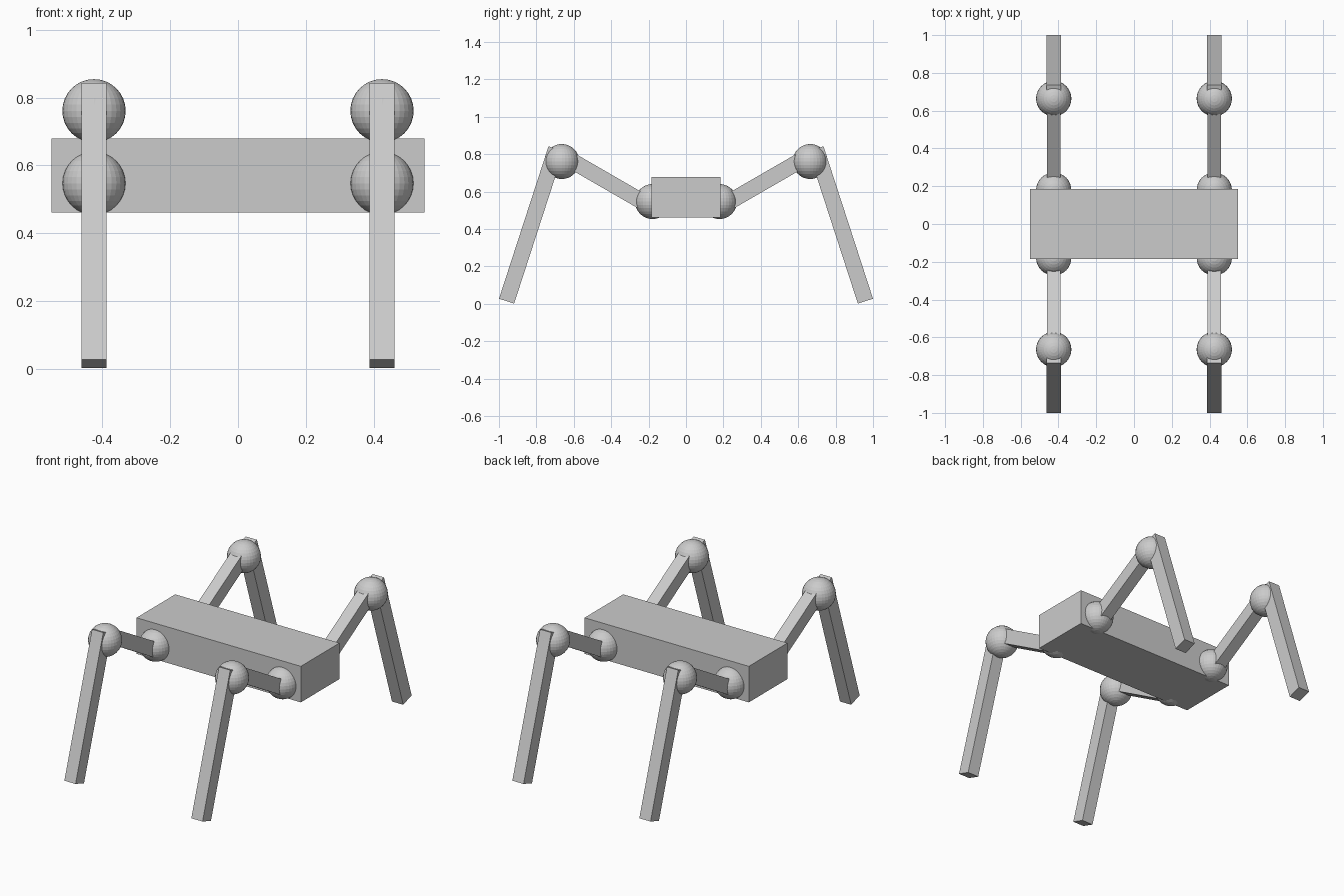
import bpy
from math import radians

if "Cube" in bpy.data.objects:
    bpy.data.objects.remove(bpy.data.objects["Cube"])


def box(name, loc, size, rot_x=0.0):
    bpy.ops.mesh.primitive_cube_add(size=1, location=loc, rotation=(rot_x, 0, 0))
    ob = bpy.context.object
    ob.name = name
    ob.scale = size
    bpy.ops.object.transform_apply(location=False, rotation=False, scale=True)
    return ob


def ball(name, loc, radius=0.0935):
    bpy.ops.mesh.primitive_uv_sphere_add(segments=32, ring_count=16,
                                         radius=radius, location=loc)
    bpy.context.object.name = name


# Main body block
box("body", (0, 0, 0.57), (1.10, 0.37, 0.218))

# Four legs: hip ball, rising upper leg, knee ball, splayed lower leg
for sx, side in ((-1, "left"), (1, "right")):
    for sy, end in ((-1, "front"), (1, "back")):
        x = sx * 0.425
        tag = f"{end}_{side}"
        ball(f"hip_joint_{tag}", (x, sy * 0.179, 0.547))
        box(f"upper_leg_{tag}", (x, sy * 0.421, 0.655),
            (0.073, 0.50, 0.085), sy * radians(30))
        ball(f"knee_joint_{tag}", (x, sy * 0.664, 0.761))
        box(f"lower_leg_{tag}", (x, sy * 0.827, 0.422),
            (0.075, 0.085, 0.857), sy * radians(18))
